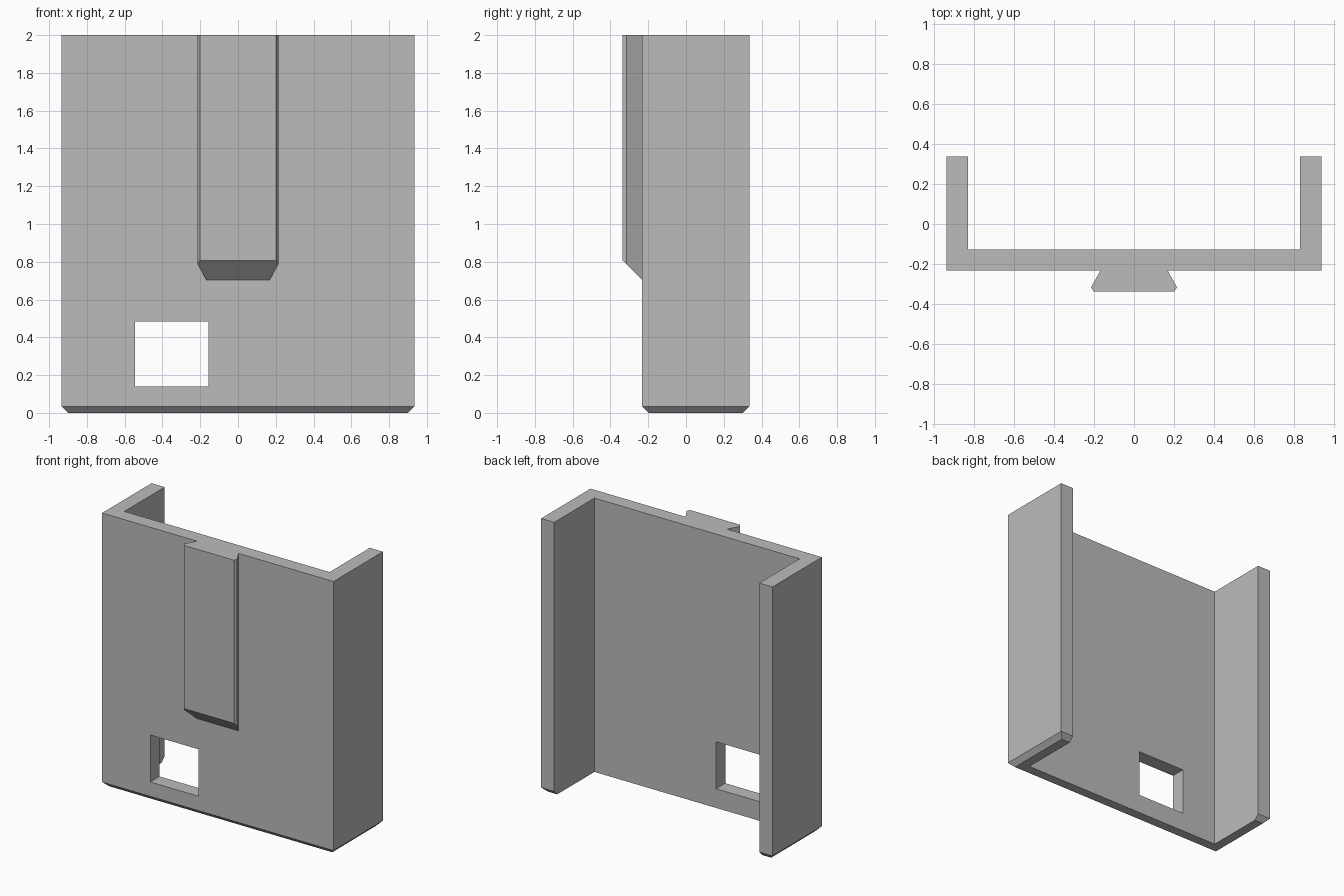
import bpy, bmesh

if "Cube" in bpy.data.objects:
    bpy.data.objects.remove(bpy.data.objects["Cube"])

GREY = (0.5, 0.5, 0.5, 1)
grey = bpy.data.materials.new("plain grey")
grey.use_nodes = True
grey.diffuse_color = GREY
grey.node_tree.nodes["Principled BSDF"].inputs["Base Color"].default_value = GREY

HEIGHT = 2.0
HALF_W, WALL = 0.935, 0.106
FRONT, BACK = -0.233, 0.337
CHAMFER = 0.035


def mirrored(half):
    """Close a right-half outline by mirroring it across x = 0."""
    return half + [(-x, y) for x, y in reversed(half)]


def extrude_outline(outline, z0, z1):
    bm = bmesh.new()
    face = bm.faces.new([bm.verts.new((x, y, z0)) for x, y in outline])
    top = bmesh.ops.extrude_face_region(bm, geom=[face])["geom"]
    bmesh.ops.translate(bm, vec=(0, 0, z1 - z0),
                        verts=[g for g in top if isinstance(g, bmesh.types.BMVert)])
    bmesh.ops.recalc_face_normals(bm, faces=bm.faces)
    return bm


def make_object(bm, name):
    mesh = bpy.data.meshes.new(name)
    bm.to_mesh(mesh)
    bm.free()
    mesh.materials.append(grey)
    obj = bpy.data.objects.new(name, mesh)
    bpy.context.collection.objects.link(obj)
    return obj


# U-shaped channel, with its outer bottom edges chamfered
inner_x, inner_y = HALF_W - WALL, FRONT + WALL
bm = extrude_outline(mirrored([(HALF_W, FRONT), (HALF_W, BACK),
                               (inner_x, BACK), (inner_x, inner_y)]), 0, HEIGHT)


def is_outer_bottom(edge):
    a, b = (v.co for v in edge.verts)
    if max(a.z, b.z) > 0.001:
        return False
    mid = (a + b) / 2
    return (abs(mid.x) > HALF_W - 0.001 or mid.y < FRONT + 0.001
            or mid.y > BACK - 0.001)


bmesh.ops.bevel(bm, geom=[e for e in bm.edges if is_outer_bottom(e)],
                offset=CHAMFER, segments=1, affect='EDGES')
channel = make_object(bm, "channel_body")

# Rectangular window through the front plate
left, right, low, high = -0.545, -0.155, 0.14, 0.483
bm = extrude_outline([(left, FRONT - 0.1), (right, FRONT - 0.1),
                      (right, inner_y + 0.1), (left, inner_y + 0.1)], low, high)
cutter = make_object(bm, "window_cutter")
cutter.hide_render = True
cut = channel.modifiers.new("window", 'BOOLEAN')
cut.operation = 'DIFFERENCE'
cut.solver = 'EXACT'
cut.object = cutter
bpy.context.view_layer.objects.active = channel
bpy.ops.object.modifier_apply(modifier=cut.name)
bpy.data.objects.remove(cutter)

# Dovetail rail with a sloped lower end
RAIL_LOW = 0.704
bm = extrude_outline(mirrored([(0.202, -BACK), (0.214, -0.315), (0.168, FRONT)]),
                     RAIL_LOW, HEIGHT)
for v in bm.verts:
    if v.co.z < HEIGHT - 0.001:
        v.co.z = RAIL_LOW + FRONT - v.co.y
make_object(bm, "dovetail_rail")
